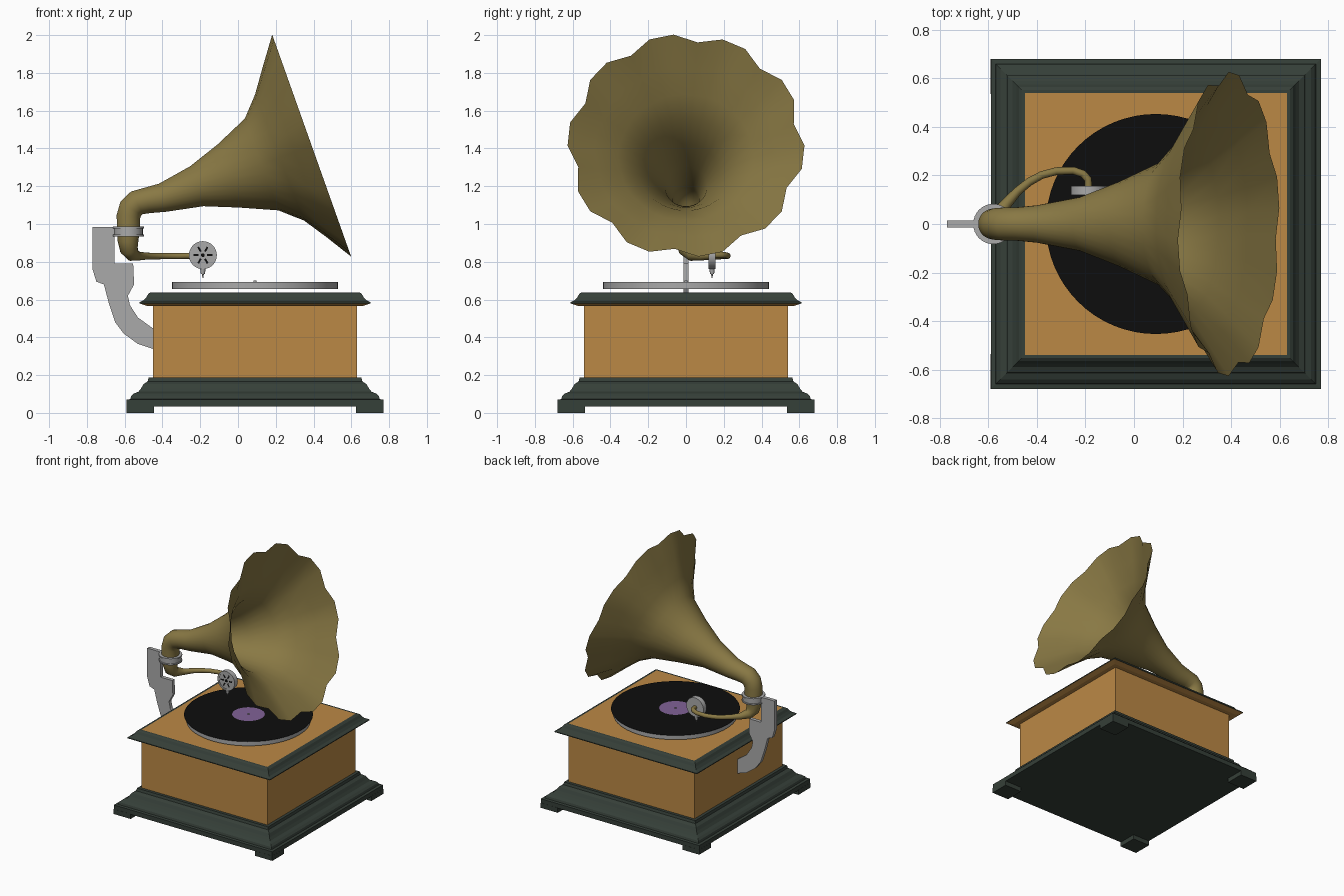
import bpy, bmesh, math
from mathutils import Vector, Matrix

if "Cube" in bpy.data.objects:
    bpy.data.objects.remove(bpy.data.objects["Cube"])

CX = 0.09  # centre of the cabinet in x


def mat(name, r, g, b):
    m = bpy.data.materials.new(name)
    m.diffuse_color = (r, g, b, 1)
    m.use_nodes = True
    m.node_tree.nodes["Principled BSDF"].inputs["Base Color"].default_value = m.diffuse_color
    return m


WOOD = mat("orange wood", 0.50, 0.25, 0.06)
GREEN = mat("dark green trim", 0.036, 0.05, 0.04)
BRASS = mat("aged brass", 0.25, 0.19, 0.058)
GREY = mat("grey metal", 0.40, 0.40, 0.40)
BLACK = mat("black", 0.004, 0.004, 0.004)
PURPLE = mat("purple label", 0.22, 0.12, 0.31)


def finish(bm, name, mats, smooth=None, normals=True):
    if normals:
        bmesh.ops.recalc_face_normals(bm, faces=bm.faces)
    me = bpy.data.meshes.new(name)
    bm.to_mesh(me)
    bm.free()
    for m in mats:
        me.materials.append(m)
    ob = bpy.data.objects.new(name, me)
    bpy.context.collection.objects.link(ob)
    if smooth:
        bpy.ops.object.select_all(action='DESELECT')
        ob.select_set(True)
        bpy.context.view_layer.objects.active = ob
        bpy.ops.object.shade_smooth_by_angle(angle=math.radians(smooth))
    return ob


def bridge(bm, rings):
    for a, b in zip(rings, rings[1:]):
        n = len(a)
        for i in range(n):
            j = (i + 1) % n
            bm.faces.new((a[i], a[j], b[j], b[i]))


def square_loft(profile):
    """Stack squares of (half width, height) around the cabinet axis."""
    bm = bmesh.new()
    rings = [[bm.verts.new((CX + sx * h, sy * h, z))
              for sx, sy in ((-1, -1), (1, -1), (1, 1), (-1, 1))] for h, z in profile]
    bridge(bm, rings)
    bm.faces.new(rings[0])
    bm.faces.new(rings[-1])
    bmesh.ops.recalc_face_normals(bm, faces=bm.faces)
    return bm


def box(name, lo, hi, m):
    bm = bmesh.new()
    lo, hi = Vector(lo), Vector(hi)
    bmesh.ops.create_cube(bm, size=1, matrix=Matrix.Translation((lo + hi) / 2)
                          @ Matrix.Diagonal((*(hi - lo), 1)))
    return finish(bm, name, [m])


def cylinder(name, a, b, r1, r2, m, seg=32):
    bm = bmesh.new()
    a, b = Vector(a), Vector(b)
    rot = (b - a).to_track_quat('Z', 'Y').to_matrix().to_4x4()
    bmesh.ops.create_cone(bm, cap_ends=True, segments=seg, radius1=r1, radius2=r2,
                          depth=(b - a).length, matrix=Matrix.Translation((a + b) / 2) @ rot)
    return finish(bm, name, [m], 35)


def disc(name, z, r, m, seg=64):
    bm = bmesh.new()
    bmesh.ops.create_circle(bm, cap_ends=True, segments=seg, radius=r,
                            matrix=Matrix.Translation((CX, 0, z)))
    return finish(bm, name, [m], normals=False)


def tube(name, path, seg, m, radius=lambda k, i, r: r):
    """Sweep circles of (x, y, z, r) along a path, carrying the frame along."""
    bm = bmesh.new()
    pts = [Vector(p[:3]) for p in path]
    side, rings = Vector((0, 1, 0)), []
    for k, p in enumerate(pts):
        t = Vector()
        if k:
            t += (p - pts[k - 1]).normalized()
        if k < len(pts) - 1:
            t += (pts[k + 1] - p).normalized()
        t.normalize()
        side = (side - t * side.dot(t)).normalized()
        up = t.cross(side)
        ring = []
        for i in range(seg):
            a = 2 * math.pi * i / seg
            r = radius(k, i, path[k][3])
            ring.append(bm.verts.new(p + r * (math.cos(a) * side + math.sin(a) * up)))
        rings.append(ring)
    bridge(bm, rings)
    return finish(bm, name, [m], 50)


# Cabinet: moulded base, feet, body and top
base = square_loft([(0.68, 0.035), (0.68, 0.07), (0.66, 0.073), (0.655, 0.09), (0.64, 0.103),
                    (0.617, 0.112), (0.603, 0.13), (0.59, 0.152), (0.568, 0.167),
                    (0.563, 0.187), (0.54, 0.187)])
finish(base, "cabinet_base", [GREEN])
for sx in (-1, 1):
    for sy in (-1, 1):
        xs = sorted((CX + sx * 0.535, CX + sx * 0.681))
        ys = sorted((sy * 0.535, sy * 0.681))
        box("foot", (xs[0], ys[0], 0), (xs[1], ys[1], 0.038), GREEN)
box("cabinet_body", (CX - 0.54, -0.54, 0.18), (CX + 0.54, 0.54, 0.575), WOOD)
top = square_loft([(0.574, 0.567), (0.612, 0.58), (0.612, 0.586), (0.59, 0.596),
                   (0.575, 0.613), (0.565, 0.63), (0.553, 0.638), (0.54, 0.638)])
for f in top.faces:  # wooden panel on top and wooden underside
    f.material_index = 1 if f.normal.z < -0.3 or f.normal.z > 0.99 and f.calc_area() > 1 else 0
finish(top, "cabinet_top", [GREEN, WOOD])

# Turntable, record and label
cylinder("turntable", (CX, 0, 0.655), (CX, 0, 0.692), 0.439, 0.439, GREY, 64)
disc("record", 0.694, 0.4535, BLACK)
disc("record_label", 0.697, 0.115, PURPLE)
cylinder("spindle", (CX, 0, 0.69), (CX, 0, 0.702), 0.008, 0.008, GREY, 12)

# Horn with ten-lobed rim
horn_path = [(-0.58, 0, 0.95, 0.062), (-0.58, 0, 1.04, 0.063), (-0.567, 0, 1.083, 0.066),
             (-0.535, 0, 1.112, 0.068), (-0.48, 0, 1.125, 0.069), (-0.40, 0, 1.139, 0.077),
             (-0.218, 0, 1.20, 0.112), (-0.05, 0, 1.255, 0.178), (0.125, 0, 1.315, 0.26),
             (0.22, 0, 1.352, 0.36), (0.30, 0, 1.383, 0.485), (0.39, 0, 1.415, 0.627)]
dent = {9: 0.985, 10: 0.97, 11: 0.93}
tube("horn", horn_path, 30, BRASS,
     lambda k, i, r: r * (dent.get(k, 1) if i % 3 == 1 else 1))

# Neck and curved tone arm under the collar
tube("tone_arm", [(-0.58, 0, 0.96, 0.058), (-0.582, 0, 0.91, 0.055), (-0.577, 0.008, 0.865, 0.048),
                  (-0.56, 0.035, 0.838, 0.036), (-0.525, 0.085, 0.83, 0.023),
                  (-0.48, 0.135, 0.83, 0.018), (-0.43, 0.175, 0.83, 0.017),
                  (-0.38, 0.202, 0.83, 0.016), (-0.32, 0.218, 0.83, 0.016),
                  (-0.25, 0.22, 0.832, 0.016), (-0.21, 0.207, 0.835, 0.016),
                  (-0.19, 0.185, 0.835, 0.016), (-0.187, 0.14, 0.835, 0.016)], 16, BRASS)

# Collar
cylinder("collar", (-0.58, 0, 0.94), (-0.58, 0, 0.982), 0.076, 0.076, GREY)
for z in (0.935, 0.977):
    cylinder("collar_flange", (-0.58, 0, z), (-0.58, 0, z + 0.009), 0.083, 0.083, GREY)

# Sound box, slots and needle
sx, sz = -0.186, 0.835
cylinder("sound_box", (sx, 0.123, sz), (sx, 0.157, sz), 0.074, 0.074, GREY)
bm = bmesh.new()
outer = [(0.074, 0.124), (0.074, 0.119), (0.062, 0.119), (0.062, 0.124)]
rings = [[bm.verts.new((sx + r * math.cos(a), y, sz + r * math.sin(a)))
          for a in [math.tau * i / 32 for i in range(32)]] for r, y in outer]
bridge(bm, rings)
finish(bm, "sound_box_rim", [GREY])
cylinder("sound_box_hub", (sx, 0.118, sz), (sx, 0.124, sz), 0.01, 0.01, BLACK, 12)
for i in range(6):
    a = math.radians(60 * i)
    slot = box("sound_box_slot", (0.022, 0.1215, -0.005), (0.05, 0.125, 0.005), BLACK)
    slot.matrix_world = Matrix.Translation((sx, 0, sz)) @ Matrix.Rotation(-a, 4, 'Y')
cylinder("needle_holder", (sx, 0.138, 0.77), (sx, 0.138, 0.735), 0.015, 0.011, GREY, 12)
cylinder("needle", (sx, 0.138, 0.737), (sx, 0.138, 0.715), 0.006, 0.002, GREY, 8)

# Flat support bracket at the back of the horn
outline = [(-.77, .985), (-.655, .985), (-.655, .79), (-.555, .79), (-.55, .68), (-.583, .62),
           (-.572, .57), (-.53, .505), (-.44, .44), (-.44, .335), (-.53, .365), (-.605, .42),
           (-.65, .48), (-.685, .585), (-.71, .68), (-.75, .695), (-.77, .76)]
bm = bmesh.new()
face = bm.faces.new([bm.verts.new((x, -0.014, z)) for x, z in outline])
ext = bmesh.ops.extrude_face_region(bm, geom=[face], use_keep_orig=True)
bmesh.ops.translate(bm, vec=(0, 0.028, 0),
                    verts=[v for v in ext["geom"] if isinstance(v, bmesh.types.BMVert)])
finish(bm, "support_bracket", [GREY])
